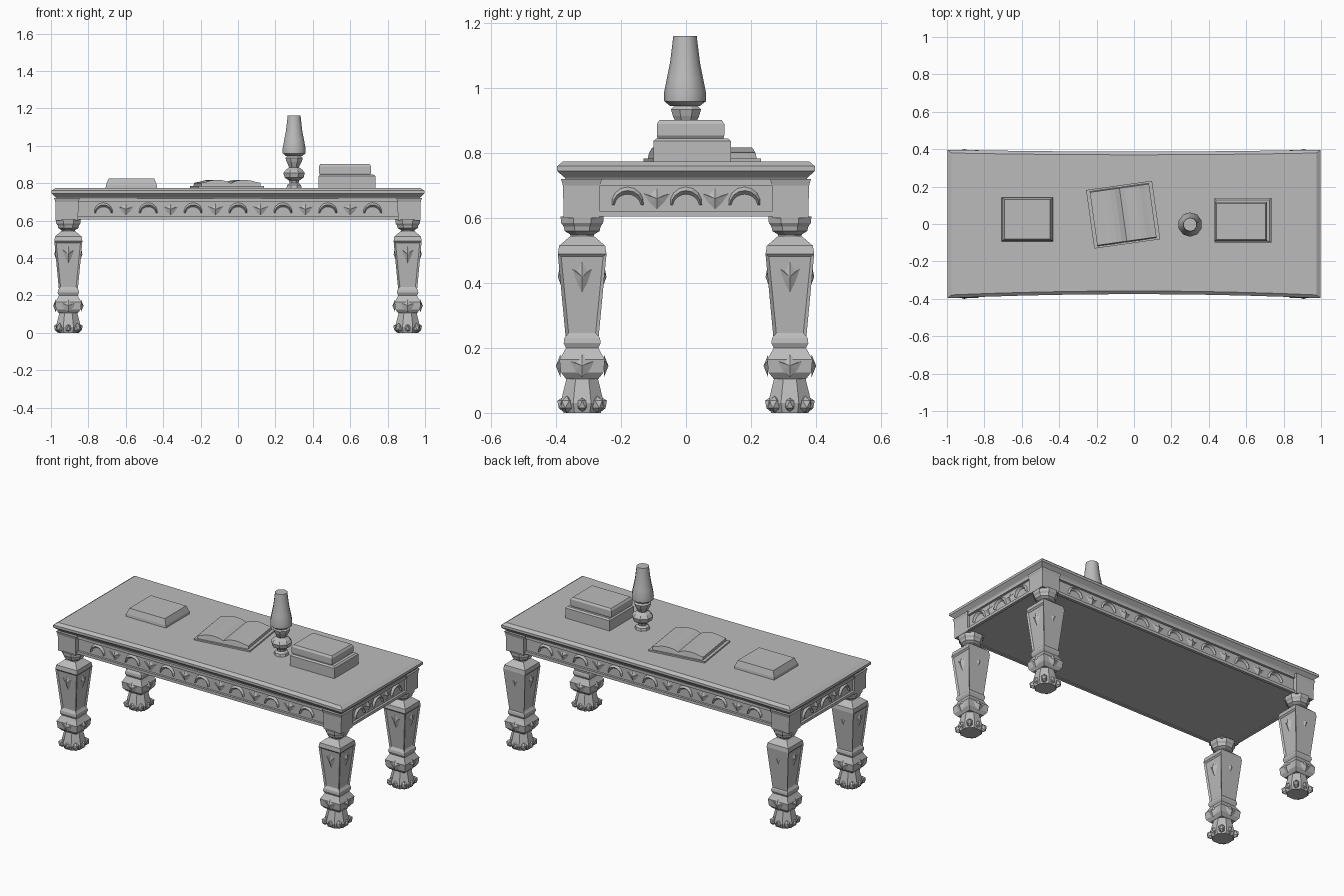
import bpy, bmesh, math
from mathutils import Matrix, Vector

cube = bpy.data.objects.get("Cube")
if cube:
    bpy.data.objects.remove(cube, do_unlink=True)

GREY = (0.5, 0.5, 0.5, 1)
stone = bpy.data.materials.new("plain grey")
stone.use_nodes = True
stone.diffuse_color = GREY
stone.node_tree.nodes["Principled BSDF"].inputs["Base Color"].default_value = GREY


def finish(name, bm, loc=(0, 0, 0), turn=0):
    bmesh.ops.recalc_face_normals(bm, faces=bm.faces)
    mesh = bpy.data.meshes.new(name)
    bm.to_mesh(mesh)
    bm.free()
    mesh.materials.append(stone)
    ob = bpy.data.objects.new(name, mesh)
    ob.location = loc
    ob.rotation_euler.z = math.radians(turn)
    bpy.context.collection.objects.link(ob)
    return ob


def outline(hx, hy, sides):
    """Rectangle for four sides, otherwise an ellipse-like polygon."""
    if sides == 4:
        return [(hx, hy), (-hx, hy), (-hx, -hy), (hx, -hy)]
    step = 2 * math.pi / sides
    return [(hx * math.cos((i + .5) * step), hy * math.sin((i + .5) * step))
            for i in range(sides)]


def loft(bm, profile, sides=4):
    """Stack outlines (z, half x, half y) and close both ends; returns wall faces."""
    rings = [[bm.verts.new((x, y, z)) for x, y in outline(hx, hy, sides)]
             for z, hx, hy in profile]
    walls = []
    for low, high in zip(rings, rings[1:]):
        for i in range(sides):
            j = (i + 1) % sides
            walls.append(bm.faces.new((low[i], low[j], high[j], high[i])))
    bm.faces.new(rings[0][::-1])
    bm.faces.new(rings[-1])
    return walls


def box(bm, lo, hi):
    mid = (Vector(lo) + Vector(hi)) / 2
    size = Vector(hi) - Vector(lo)
    bmesh.ops.create_cube(bm, size=1, matrix=Matrix.Translation(mid) @ Matrix.Diagonal(size).to_4x4())


def same(*pairs):
    return [(z, r, r) for z, r in pairs]


# Table top with a moulded rim, long edges bowed slightly inward
bm = bmesh.new()
loft(bm, [(.71, .965, .365), (.725, .975, .375), (.745, .997, .397),
          (.76, .997, .397), (.775, .975, .38)])
long_edges = [e for e in bm.edges if abs(e.verts[0].co.x - e.verts[1].co.x) > 1]
bmesh.ops.subdivide_edges(bm, edges=long_edges, cuts=9, use_grid_fill=True)
for v in bm.verts:
    pull = .022 if v.co.y < 0 else .01
    v.co.y -= math.copysign(pull, v.co.y) * (1 - v.co.x ** 2)
finish("table_top", bm)

# Closed apron with rails and corner blocks
bm = bmesh.new()
box(bm, (-.96, -.35, .61), (.96, .35, .72))
for s in (-1, 1):
    for z in (.605, .7):
        box(bm, (-.87, s * .355 - .009, z), (.87, s * .355 + .009, z + .017))
        box(bm, (s * .965 - .009, -.29, z), (s * .965 + .009, .29, z + .017))
finish("apron", bm)
bm = bmesh.new()
for sx in (-1, 1):
    for sy in (-1, 1):
        before = set(bm.verts)
        loft(bm, [(.6, .06, .055), (.7, .062, .057), (.72, .068, .063)])
        new = [v for v in bm.verts if v not in before]
        bmesh.ops.translate(bm, verts=new, vec=(sx * .915, sy * .322, 0))
finish("corner_blocks", bm)


# Carved arches and leaves along the apron
def arch(bm, place, radius=.045):
    rows = []
    for i in range(9):
        a = math.pi * i / 8
        w = .004 + .008 * math.sin(a)
        rows.append([bm.verts.new(place @ Vector((r * math.cos(a), d, r * math.sin(a))))
                     for r, d in ((radius - w, 0), (radius, -.014), (radius + w, 0))])
    for a, b in zip(rows, rows[1:]):
        for k in range(2):
            bm.faces.new((a[k], a[k + 1], b[k + 1], b[k]))


def leaf(bm, place, w, h):
    tip = bm.verts.new(place @ Vector((0, -.014, 0)))
    rim = [bm.verts.new(place @ Vector(p)) for p in
           ((0, 0, h), (-w * .5, 0, h * .3), (-w, 0, h * .5), (-w * .5, 0, -h * .4),
            (0, 0, -h), (w * .5, 0, -h * .4), (w, 0, h * .5), (w * .5, 0, h * .3))]
    for i in range(8):
        bm.faces.new((rim[i], rim[(i + 1) % 8], tip))


bm = bmesh.new()
for turn, half, depth in ((0, .72, .349), (180, .72, .349), (90, .18, .959), (270, .18, .959)):
    spin = Matrix.Rotation(math.radians(turn), 4, "Z")
    count = round(half / .12) * 2
    for i in range(count + 1):
        x = -half + 2 * half * i / count
        spot = spin @ Matrix.Translation((x, -depth, .64 if i % 2 == 0 else .66))
        if i % 2 == 0:
            arch(bm, spot)
        else:
            leaf(bm, spot, .045, .035)
finish("apron_carving", bm)


# Legs: clawed foot, ankle block, tapered panelled shaft, turned neck
def make_leg(x, y, name):
    bm = bmesh.new()
    loft(bm, same((0, .062), (.03, .072), (.07, .062), (.115, .05)), 8)
    for i in range(8):
        a = math.pi * i / 4
        reach = .078 if i % 2 else .066
        toe = Matrix.Rotation(a, 4, "Z") @ Matrix.Translation((reach - .012, 0, .026))
        bmesh.ops.create_icosphere(bm, subdivisions=1, radius=1,
                                   matrix=toe @ Matrix.Diagonal((.025, .019, .026, 1)))
    loft(bm, same((.105, .05), (.125, .066), (.165, .07), (.185, .058),
                  (.2, .05), (.215, .057), (.23, .055), (.24, .048)))
    shaft = loft(bm, same((.235, .051), (.49, .075), (.515, .071), (.545, .036)))
    for f in shaft[:4]:
        bmesh.ops.inset_individual(bm, faces=[f], thickness=.014, depth=-.007)
    loft(bm, same((.535, .036), (.55, .04), (.56, .058), (.575, .062),
                  (.585, .07), (.605, .072)), 8)
    for turn in range(4):
        spin = Matrix.Rotation(turn * math.pi / 2, 4, "Z")
        tilt = Matrix.Rotation(math.radians(5), 4, "X")
        leaf(bm, spin @ Matrix.Translation((0, -.061, .42)) @ tilt, .032, .05)
        leaf(bm, spin @ Matrix.Translation((0, -.067, .145)), .045, .035)
    finish(name, bm, (x, y, 0))


for sx, side in ((-1, "right"), (1, "left")):
    for sy, end in ((-1, "front"), (1, "back")):
        make_leg(sx * .907, sy * .32, f"{end}_{side}_leg")

# Closed book on the right half
bm = bmesh.new()
loft(bm, [(.77, .138, .118), (.79, .136, .116), (.825, .122, .105)])
finish("single_book", bm, (-.57, .025, 0))

# Stack of two books
bm = bmesh.new()
loft(bm, [(.77, .152, .119), (.838, .152, .119), (.846, .143, .11)])
finish("lower_book", bm, (.582, .019, 0))
bm = bmesh.new()
loft(bm, [(.84, .13, .1), (.855, .14, .104), (.89, .14, .104), (.902, .132, .096)])
finish("upper_book", bm, (.572, .014, 0))

# Open book with two swelling pages on a thin cover
bm = bmesh.new()
rows = []
for i in range(13):
    t = i / 6 - 1
    z = .8 + .018 * math.sin(math.pi * min(1, abs(t) * 1.1)) ** .7 if abs(t) < .9 else .802
    rows.append([bm.verts.new((t * .16, y, h)) for y, h in
                 ((-.15, .77), (-.143, z), (.143, z), (.15, .77))])
for a, b in zip(rows, rows[1:]):
    for k in range(4):
        m = (k + 1) % 4
        bm.faces.new((a[k], a[m], b[m], b[k]))
bm.faces.new(rows[0])
bm.faces.new(rows[-1][::-1])
box(bm, (-.178, -.158, .77), (.178, .158, .784))
finish("open_book", bm, (-.058, .05, 0), 8)

# Lamp: turned base and tall glass
bm = bmesh.new()
loft(bm, same((.77, .045), (.79, .04), (.8, .026), (.815, .03), (.83, .055),
              (.855, .062), (.872, .048), (.885, .028), (.9, .036), (.915, .044),
              (.935, .05), (.945, .04), (.955, .03)), 8)
finish("lamp_base", bm, (.3, 0, 0))
bm = bmesh.new()
loft(bm, same((.945, .045), (.96, .064), (.985, .065), (1.03, .056),
              (1.08, .046), (1.12, .041), (1.162, .036)), 10)
glass = finish("lamp_glass", bm, (.3, -.003, 0))
bpy.context.view_layer.objects.active = glass
glass.select_set(True)
bpy.ops.object.shade_smooth_by_angle(angle=math.radians(40))
